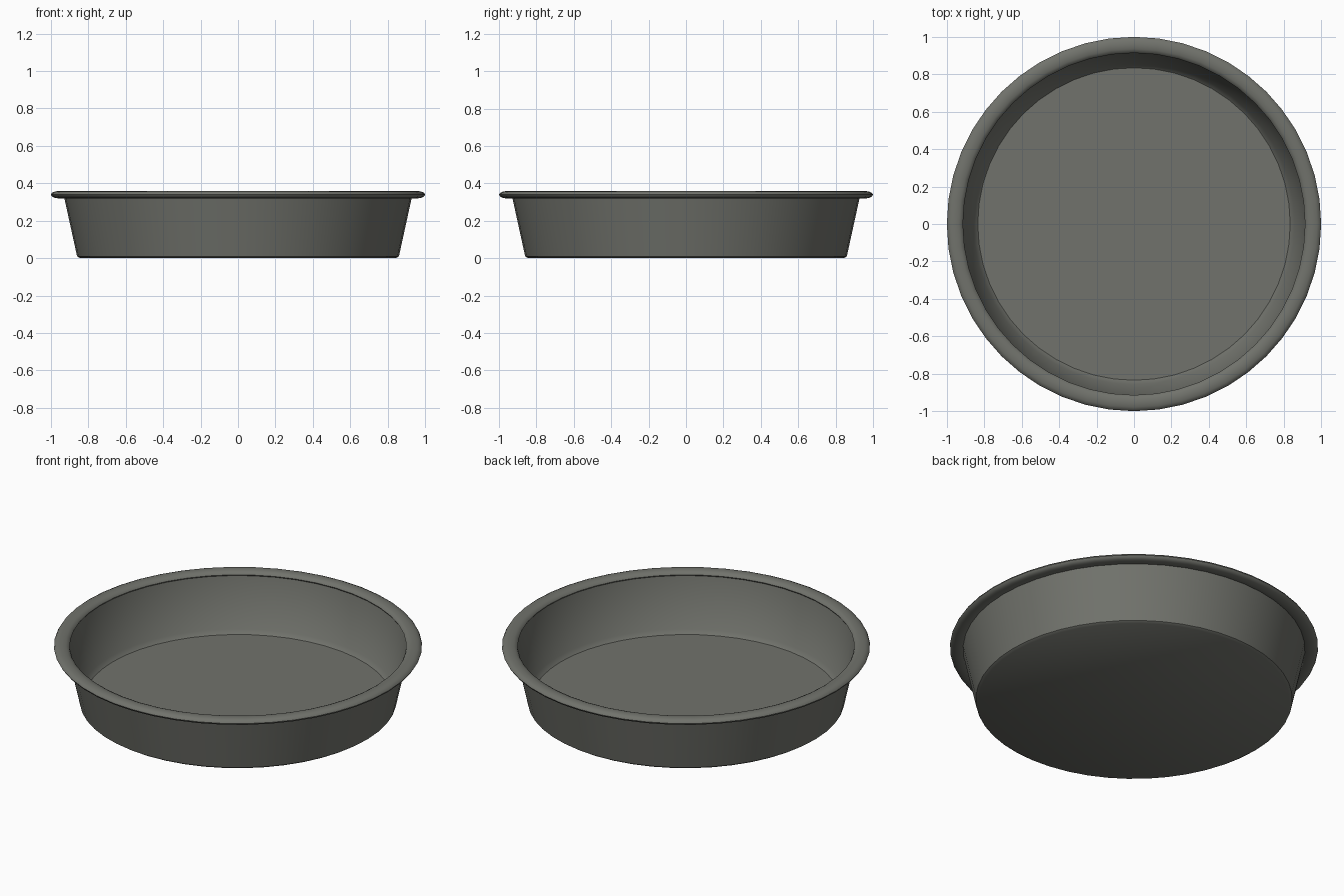
import bpy
import math

SIDES = 48

cube = bpy.data.objects.get("Cube")
if cube:
    bpy.data.objects.remove(cube, do_unlink=True)

metal = bpy.data.materials.new("dark grey metal")
metal.use_nodes = True
colour = (0.165, 0.17, 0.15, 1)
metal.diffuse_color = colour
metal.node_tree.nodes["Principled BSDF"].inputs["Base Color"].default_value = colour


def lathe(name, profile, closed=False):
    """Turn a (radius, height) profile around z; open profiles get end caps."""
    verts, faces = [], []
    for r, z in profile:
        for i in range(SIDES):
            a = math.tau * i / SIDES
            verts.append((r * math.cos(a), r * math.sin(a), z))
    n = len(profile)
    for k in range(n if closed else n - 1):
        lo, hi = k * SIDES, (k + 1) % n * SIDES
        for i in range(SIDES):
            j = (i + 1) % SIDES
            faces.append((lo + i, lo + j, hi + j, hi + i))
    if not closed:
        faces.append(tuple(reversed(range(SIDES))))
        faces.append(tuple(range((n - 1) * SIDES, n * SIDES)))
    mesh = bpy.data.meshes.new(name)
    mesh.from_pydata(verts, [], faces)
    mesh.materials.append(metal)
    obj = bpy.data.objects.new(name, mesh)
    bpy.context.collection.objects.link(obj)
    bpy.ops.object.select_all(action="DESELECT")
    obj.select_set(True)
    bpy.context.view_layer.objects.active = obj
    bpy.ops.object.shade_smooth_by_angle(angle=math.radians(40))
    return obj


# Flared dish: underside, outer wall, lip, inner wall, floor
lathe("pan_body", [
    (0.845, 0.0), (0.86, 0.01), (0.93, 0.33),
    (0.918, 0.335), (0.858, 0.04), (0.835, 0.018),
])

# Rolled rim: flattened ring around the lip
rim = [(0.957 + 0.043 * math.cos(math.tau * k / 12),
        0.339 + 0.02 * math.sin(math.tau * k / 12)) for k in range(12)]
lathe("rolled_rim", rim, closed=True)
